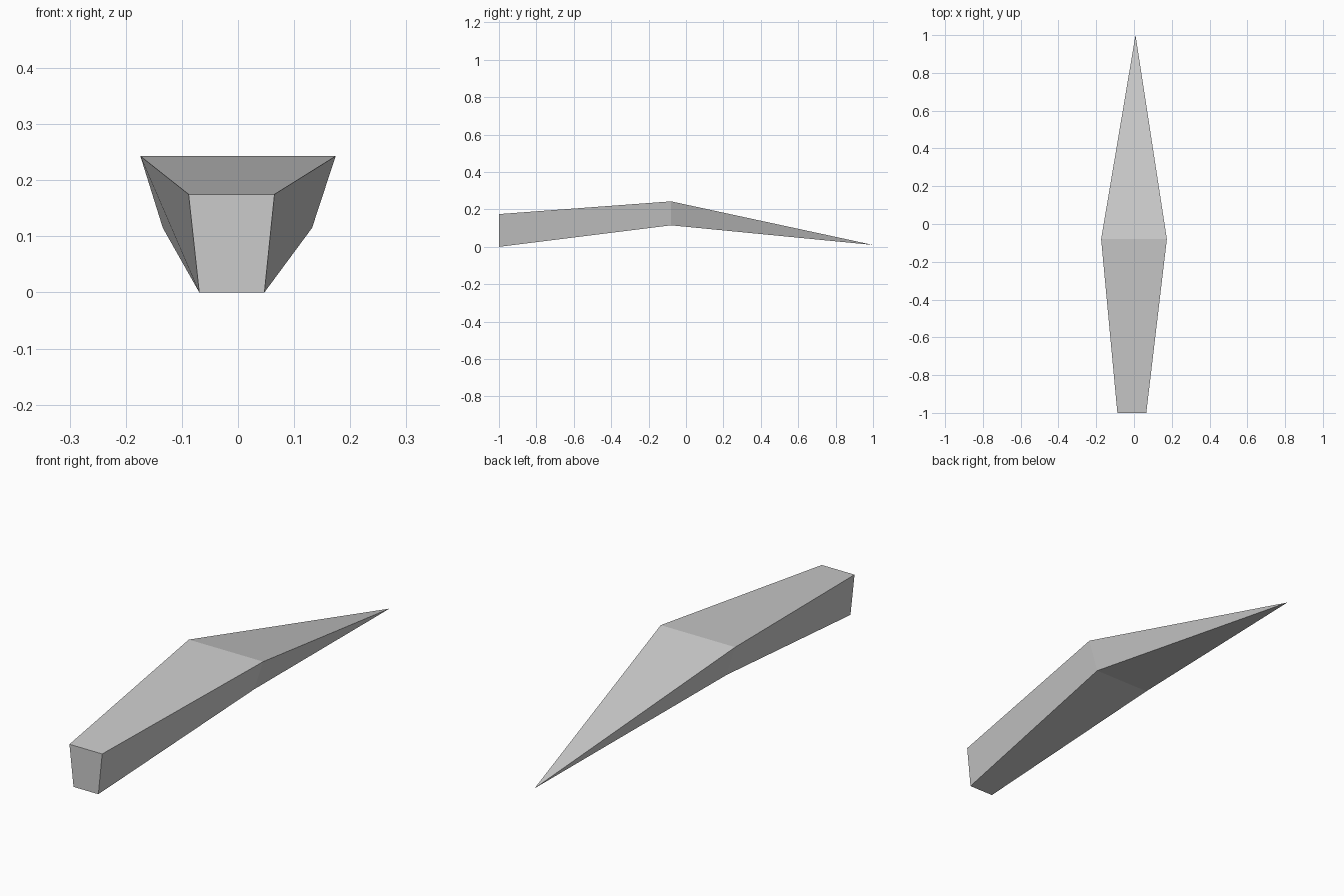
import bpy
import bmesh

cube = bpy.data.objects.get("Cube")
if cube:
    bpy.data.objects.remove(cube, do_unlink=True)

# Plain grey material
grey = bpy.data.materials.new("light grey")
grey.use_nodes = True
colour = (0.6, 0.6, 0.6, 1)
grey.diffuse_color = colour
grey.node_tree.nodes["Principled BSDF"].inputs["Base Color"].default_value = colour


def section(bm, y, top, bottom):
    """Four-sided ring; top and bottom are (left x, right x, z)."""
    (a, b, zt), (c, d, zb) = top, bottom
    return [bm.verts.new(p) for p in ((a, y, zt), (b, y, zt), (d, y, zb), (c, y, zb))]


# Tapered blade: blunt front end, wide middle, pointed back
bm = bmesh.new()
front = section(bm, -1, (-0.088, 0.065, 0.175), (-0.069, 0.047, 0))
middle = section(bm, -0.08, (-0.174, 0.174, 0.243), (-0.134, 0.132, 0.115))
tip = bm.verts.new((0.008, 1, 0.01))
bm.faces.new(front)
for i in range(4):
    j = (i + 1) % 4
    bm.faces.new((front[i], front[j], middle[j], middle[i]))
    bm.faces.new((middle[i], middle[j], tip))
bmesh.ops.recalc_face_normals(bm, faces=bm.faces)

mesh = bpy.data.meshes.new("bent_spike")
bm.to_mesh(mesh)
bm.free()
mesh.materials.append(grey)
spike = bpy.data.objects.new("bent_spike", mesh)
bpy.context.collection.objects.link(spike)
